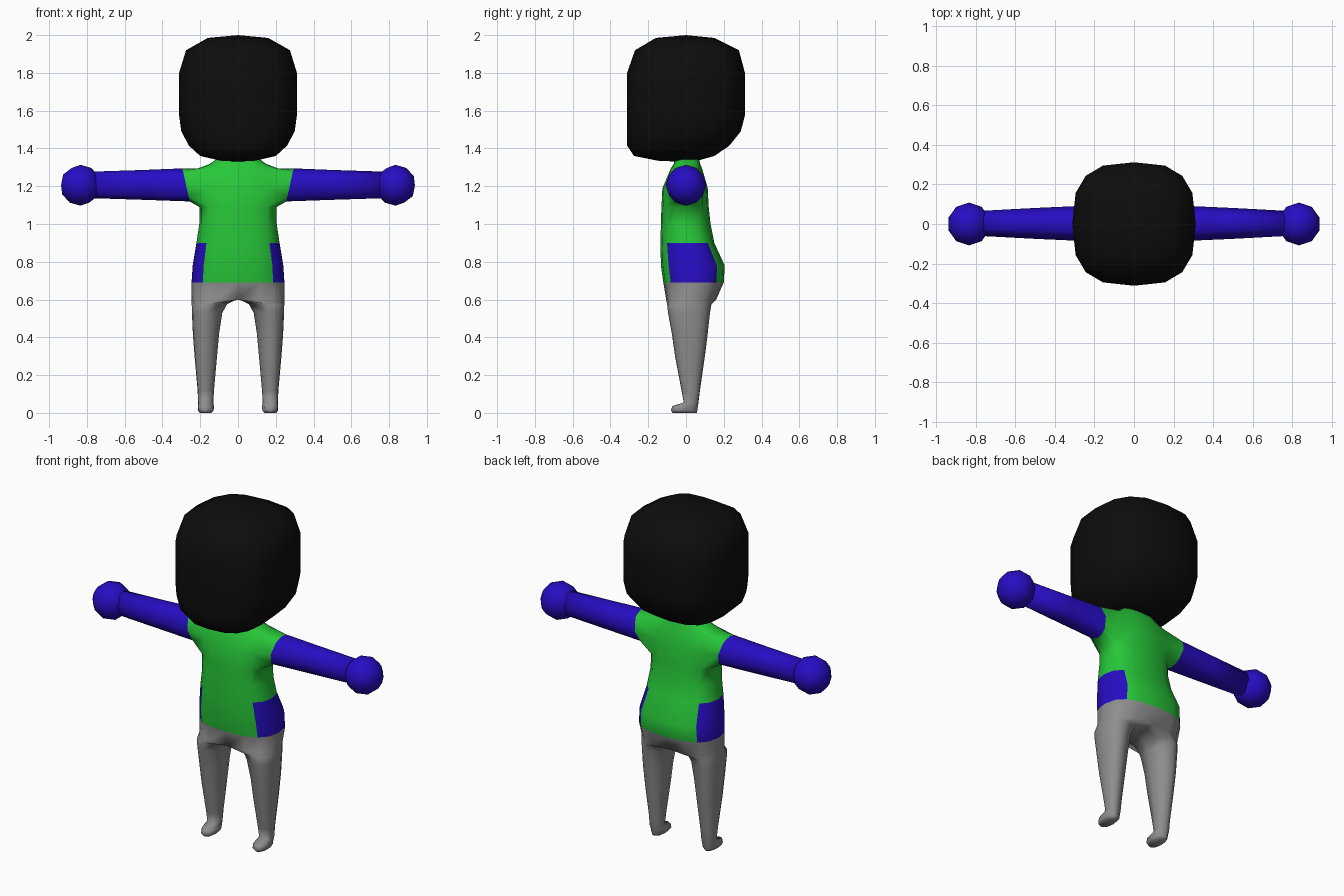
import bpy, bmesh, math

cube = bpy.data.objects.get("Cube")
if cube:
    bpy.data.objects.remove(cube, do_unlink=True)


def material(name, color):
    m = bpy.data.materials.new(name)
    m.use_nodes = True
    m.diffuse_color = (*color, 1)
    m.node_tree.nodes["Principled BSDF"].inputs["Base Color"].default_value = (*color, 1)
    return m


black = material("black", (0.004, 0.004, 0.004))
green = material("shirt green", (0.02, 0.57, 0.04))
blue = material("arm blue", (0.02, 0.004, 0.55))
grey = material("trouser grey", (0.27, 0.27, 0.27))

SIDES = 16


def power(v, n):
    return math.copysign(abs(v) ** (2 / n), v)


def ring(bm, z, half_x, front, back, n):
    """Rounded cross-section ring; index 0 points to +x, 4 to the back."""
    mid, half_y = (front + back) / 2, (back - front) / 2
    angles = [math.tau * i / SIDES for i in range(SIDES)]
    return [bm.verts.new((half_x * power(math.cos(a), n),
                          mid + half_y * power(math.sin(a), n), z)) for a in angles]


def bridge(bm, a, b):
    count = len(a)
    for i in range(count):
        j = (i + 1) % count
        bm.faces.new((a[i], a[j], b[j], b[i]))


def finish(bm, name, mats):
    bmesh.ops.recalc_face_normals(bm, faces=bm.faces)
    for f in bm.faces:
        f.smooth = True
    mesh = bpy.data.meshes.new(name)
    bm.to_mesh(mesh)
    bm.free()
    for m in mats:
        mesh.materials.append(m)
    obj = bpy.data.objects.new(name, mesh)
    bpy.context.collection.objects.link(obj)
    return obj


# Head: rounded block, flat at the front and curved in at the nape
bm = bmesh.new()
profile = [(1.335, .09, -.15, .06), (1.36, .20, -.275, .15), (1.415, .26, -.312, .23),
           (1.49, .30, -.312, .29), (1.575, .312, -.312, .312), (1.80, .312, -.312, .312),
           (1.92, .275, -.27, .28), (1.985, .16, -.16, .15)]
rows = [ring(bm, *p, 2.8) for p in profile]
for a, b in zip(rows, rows[1:]):
    bridge(bm, a, b)
for row, tip in ((rows[0], (0, -.04, 1.33)), (rows[-1], (0, 0, 2))):
    pole = bm.verts.new(tip)
    for i in range(SIDES):
        bm.faces.new((row[i], row[(i + 1) % SIDES], pole))
finish(bm, "head", [black])

# Body: torso rings from hips to neck, leaving a hole at each shoulder
bm = bmesh.new()
profile = [(.60, .245, -.105, .16), (.69, .246, -.12, .20), (.78, .24, -.133, .205),
           (.90, .22, -.135, .15), (1.0, .205, -.133, .13), (1.09, .205, -.13, .12),
           (1.19, .21, -.125, .115), (1.295, .21, -.08, .085), (1.318, .15, -.065, .075),
           (1.36, .09, -.055, .065)]
rows = [ring(bm, *p, 2.5) for p in profile]
ARMPIT, SHOULDER = 5, 7
for r in range(len(rows) - 1):
    for i in range(SIDES):
        if ARMPIT <= r < SHOULDER and (i in (14, 15, 0, 1) or 6 <= i < 10):
            continue
        j = (i + 1) % SIDES
        bm.faces.new((rows[r][i], rows[r][j], rows[r + 1][j], rows[r + 1][i]))
bm.faces.new(rows[-1])

# Arms: extend the shoulder holes outwards; the cuff of the sleeve is slanted
SLANT, CUFF, ARM_Z = .22, .275, 1.207
border = ([(c, -1) for c in range(-2, 3)] + [(2, 0)]
          + [(c, 1) for c in range(2, -3, -1)] + [(-2, 0)])
arm_rings = [(CUFF, SLANT, .0875, .088), (.50, 0, .079, .078), (.78, 0, .070, .063)]
for side in (1, -1):
    loop = []
    for c, r in border:
        column = c if side > 0 else 8 - c
        loop.append(rows[ARMPIT + 1 + r][column % SIDES])
    for x, slant, half_z, half_y in arm_rings:
        new = []
        for c, r in border:
            a = math.atan2(r, c / 2)
            dz = half_z * math.sin(a)
            new.append(bm.verts.new((side * (x + slant * dz),
                                     .003 + half_y * math.cos(a), ARM_Z + dz)))
        bridge(bm, loop, new)
        loop = new
    bm.faces.new(loop)

# Legs and feet: split the hip ring with a crotch strip and extend each half down
hip = rows[0]
crotch = [bm.verts.new((0, y, .605)) for y in (.09, .02, -.05)]
leg_angles = [math.radians(-90 + 22.5 * i) for i in range(9)]
leg_angles += [math.radians(a) for a in (135, 180, 225)]
leg_rings = [(.575, .058, .245, -.10, .135), (.53, .083, .244, -.095, .127),
             (.42, .10, .239, -.075, .115), (.30, .111, .23, -.058, .10),
             (.12, .127, .214, -.024, .074), (.055, .131, .211, -.012, .066),
             (.036, .127, .213, -.072, .063), (.012, .129, .211, -.08, .06),
             (0, .14, .202, -.07, .057)]
for side in (1, -1):
    columns = [(12 + i) if side > 0 else (12 - i) for i in range(9)]
    loop = [hip[c % SIDES] for c in columns] + crotch
    for z, inner, outer, front, back in leg_rings:
        new = []
        for a in leg_angles:
            x = (inner + outer) / 2 + (outer - inner) / 2 * power(math.cos(a), 2.3)
            y = (front + back) / 2 + (back - front) / 2 * power(math.sin(a), 2.3)
            new.append(bm.verts.new((side * x, y, z)))
        bridge(bm, loop, new)
        loop = new
    bm.faces.new(loop)

# Colour by region: trousers below the hem, arms beyond the slanted cuff
for f in bm.faces:
    p = f.calc_center_median()
    if p.z < .69:
        f.material_index = 2
    elif abs(p.x) > CUFF + SLANT * (p.z - ARM_Z):
        f.material_index = 1
body = finish(bm, "body", [green, blue, grey])

# Hands: simple round balls
for side, name in ((1, "left_hand"), (-1, "right_hand")):
    bm = bmesh.new()
    bmesh.ops.create_icosphere(bm, subdivisions=2, radius=.108)
    bmesh.ops.translate(bm, verts=bm.verts, vec=(side * .834, 0, 1.205))
    finish(bm, name, [blue])
